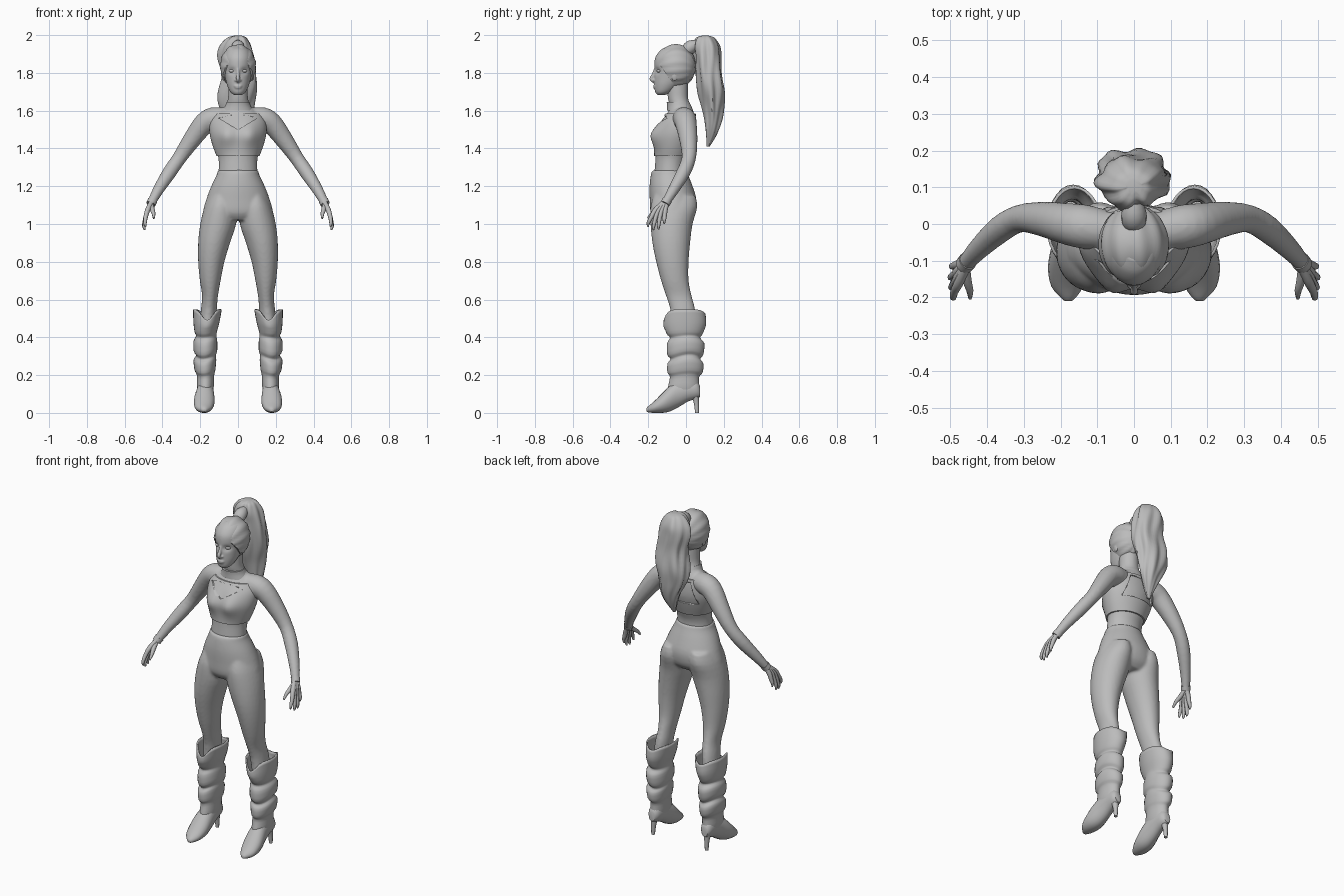
import bpy, bmesh, math
from mathutils import Vector

if "Cube" in bpy.data.objects:
    bpy.data.objects.remove(bpy.data.objects["Cube"])

grey = bpy.data.materials.new("plain_grey")
grey.diffuse_color = (0.5, 0.5, 0.5, 1)
grey.use_nodes = True
grey.node_tree.nodes["Principled BSDF"].inputs["Base Color"].default_value = grey.diffuse_color


def spline(rows, n=3):
    """Smoothly subdivide a list of equal-length tuples."""
    out = []
    for i in range(len(rows) - 1):
        p = [rows[max(0, min(len(rows) - 1, i + k))] for k in (-1, 0, 1, 2)]
        for j in range(n):
            t = j / n
            out.append(tuple(b + 0.5 * t * (c - a + t * (2*a - 5*b + 4*c - d + t * (3*(b - c) + d - a)))
                             for a, b, c, d in zip(*p)))
    return out + [rows[-1]]


def loft(bm, rings, cap=True):
    vs = [[bm.verts.new(p) for p in r] for r in rings]
    n = len(vs[0])
    for a, b in zip(vs, vs[1:]):
        for i in range(n):
            bm.faces.new((a[i], a[(i + 1) % n], b[(i + 1) % n], b[i]))
    if cap:
        bm.faces.new(vs[0])
        bm.faces.new(vs[-1])


def slabs(rows, s=1, n=24, sub=3, along_y=False, warp=None):
    """Oval rings from (height, x0, x1, y0, y1); along_y swaps y and z."""
    rings = []
    for h, x0, x1, b0, b1 in spline(rows, sub):
        ring = []
        for i in range(n):
            a = 2 * math.pi * i / n
            x = (x0 + x1) / 2 + (x1 - x0) / 2 * math.cos(a)
            b = (b0 + b1) / 2 + (b1 - b0) / 2 * math.sin(a)
            p = Vector((x, h, b) if along_y else (x, b, h))
            if warp:
                p = warp(p, a)
            ring.append(Vector((p.x * s, p.y, p.z)))
        rings.append(ring)
    return rings


def tube(path, s=1, n=12, sub=3):
    """Round rings along (x, y, z, radius)."""
    pts = spline(path, sub)
    rings = []
    for i, p in enumerate(pts):
        t = Vector(pts[min(i + 1, len(pts) - 1)][:3]) - Vector(pts[max(i - 1, 0)][:3])
        u = t.cross(Vector((0, 1, 0.01))).normalized()
        v = t.cross(u).normalized()
        rings.append([Vector(p[:3]) + p[3] * (u * math.cos(k * 2 * math.pi / n) + v * math.sin(k * 2 * math.pi / n))
                      for k in range(n)])
    return [[Vector((q.x * s, q.y, q.z)) for q in r] for r in rings]


def finish(name, bm, angle=40):
    bmesh.ops.recalc_face_normals(bm, faces=bm.faces[:])
    me = bpy.data.meshes.new(name)
    bm.to_mesh(me)
    bm.free()
    ob = bpy.data.objects.new(name, me)
    bpy.context.collection.objects.link(ob)
    me.materials.append(grey)
    bpy.ops.object.select_all(action='DESELECT')
    ob.select_set(True)
    bpy.context.view_layer.objects.active = ob
    bpy.ops.object.shade_smooth_by_angle(angle=math.radians(angle))
    return ob


def fuse(ob, voxel=0.008, smooth=4):
    m = ob.modifiers.new("fuse", 'REMESH')
    m.mode, m.voxel_size, m.use_smooth_shade = 'VOXEL', voxel, True
    m = ob.modifiers.new("soften", 'SMOOTH')
    m.iterations = smooth


def ball(bm, c, r, seg=20):
    vs = bmesh.ops.create_uvsphere(bm, u_segments=seg, v_segments=seg // 2 + 2, radius=1)['verts']
    for v in vs:
        v.co = Vector(c) + Vector((v.co.x * r[0], v.co.y * r[1], v.co.z * r[2]))
    return vs


def sym(z, w, y0, y1):
    return (z, -w, w, y0, y1)


def bust(p, a):
    """Push the chest forward on both sides."""
    if p.y < -0.05:
        for s in (1, -1):
            p.y -= 0.034 * math.exp(-((p.x - s * 0.062) / 0.05) ** 2 - ((p.z - 1.47) / 0.06) ** 2)
    return p


# Torso, neck and arms
chest = [sym(1.36, .106, -.16, .015), sym(1.42, .128, -.157, .035), sym(1.48, .142, -.152, .05),
         sym(1.54, .14, -.13, .05), sym(1.585, .115, -.1, .043)]
trunk = [sym(1.2, .11, -.175, .0), sym(1.30, .102, -.165, -.003)] + chest + [
    sym(1.62, .07, -.085, .03), sym(1.66, .054, -.095, .012), sym(1.72, .051, -.1, .01), sym(1.78, .05, -.1, .01)]
arm = [(.05, -.02, 1.565, .05), (.13, -.008, 1.558, .06), (.18, .0, 1.53, .057), (.245, .013, 1.445, .048),
       (.31, .015, 1.35, .038), (.365, -.015, 1.27, .037), (.425, -.07, 1.175, .029), (.462, -.112, 1.105, .022)]
bm = bmesh.new()
loft(bm, slabs(trunk, n=40, warp=bust))
for s in (1, -1):
    loft(bm, tube(arm, s, 20))
fuse(finish("torso_and_arms", bm))

# Crop top with neckline and open back
bm = bmesh.new()
top_rows = [(z, a - .008, b + .008, c - .008, d + .008) for z, a, b, c, d in chest]
loft(bm, slabs(top_rows, n=48, sub=4, warp=bust))
top = finish("crop_top", bm)


def cutter(name, outline, y0, y1):
    bm = bmesh.new()
    loft(bm, [[Vector((x, y, z)) for x, z in outline] for y in (y0, y1)])
    ob = finish(name, bm)
    ob.hide_render = True
    ob.hide_set(True)
    m = top.modifiers.new(name, 'BOOLEAN')
    m.operation, m.object = 'DIFFERENCE', ob


cutter("neckline_cutter", [(0, 1.50), (.1, 1.56), (.05, 1.575), (-.05, 1.575), (-.1, 1.56)], -.3, -.06)
cutter("back_cutter", [(-.1, 1.44), (.1, 1.44), (.06, 1.57), (-.06, 1.57)], 0, .2)

# Collar
bm = bmesh.new()
loft(bm, slabs([sym(1.6, .082, -.1, .038), sym(1.625, .068, -.1, .028), sym(1.645, .061, -.102, .018)], n=32))
finish("collar", bm)

# Trousers
hips = [sym(1.285, .108, -.178, .004), sym(1.26, .113, -.186, .012), sym(1.2, .142, -.193, .035),
        sym(1.13, .168, -.192, .055), sym(1.06, .182, -.187, .045), sym(1.02, .13, -.16, .01)]
leg = [(1.15, .03, .15, -.17, .05), (1.09, .008, .178, -.188, .06), (1.0, .01, .2, -.188, .035),
       (.9, .042, .211, -.178, .022), (.8, .072, .211, -.158, .014), (.7, .092, .202, -.132, .014),
       (.62, .106, .19, -.106, .03), (.55, .112, .196, -.084, .048), (.46, .12, .205, -.075, .055)]
bm = bmesh.new()
loft(bm, slabs(hips, n=40))
for s in (1, -1):
    loft(bm, slabs(leg, s, 28))
fuse(finish("trousers", bm), smooth=5)

# Hands
bm = bmesh.new()
for s in (1, -1):
    for y, x, tip in ((-.2, .492, .985), (-.172, .497, .968), (-.145, .499, .972), (-.115, .495, 1.0)):
        k = (y + .158) * .8
        loft(bm, tube([(.46, -.112 + k * .3, 1.112, .013), (.478, -.136 + k * .75, 1.075, .0135),
                       (.488, -.148 + k, 1.04, .0115), (x, y, tip + .02, .009), (x - .003, y, tip, .004)], s, 8))
    loft(bm, tube([(.458, -.118, 1.105, .012), (.455, -.15, 1.08, .013), (.447, -.18, 1.055, .01),
                   (.446, -.202, 1.03, .005)], s, 8))
finish("hands", bm, 60)

# Wristbands
bm = bmesh.new()
for s in (1, -1):
    loft(bm, tube([(.452, -.1, 1.125, .026), (.462, -.112, 1.105, .025)], s, 14, 1))
finish("wristbands", bm)

# Slouched boot shafts with notched rims
shaft = [(.548, .086, .238, -.118, .103), (.48, .098, .236, -.119, .107), (.425, .112, .23, -.104, .09),
         (.402, .114, .222, -.085, .075), (.375, .11, .235, -.1, .097), (.32, .11, .235, -.1, .092),
         (.295, .117, .222, -.082, .075), (.27, .115, .235, -.098, .092), (.22, .12, .23, -.098, .088),
         (.195, .126, .218, -.085, .07), (.14, .128, .218, -.095, .07), (.1, .135, .21, -.1, .068)]


def notch(p, a):
    if p.z > .44:
        front = max(0, -math.sin(a)) ** 6 + .4 * max(0, math.sin(a)) ** 6
        p.z -= .055 * front * (p.z - .44) / .105
    fold = math.exp(-((p.z - .3) / .12) ** 2)
    p.z += .012 * fold * math.sin(2 * a + 1)
    return p


bm = bmesh.new()
for s in (1, -1):
    loft(bm, slabs(shaft, s, 28, warp=notch), cap=False)
m = finish("boot_shafts", bm, 60).modifiers.new("thickness", 'SOLIDIFY')
m.thickness, m.offset = .008, -1

# Boot feet and heels
foot = [(.075, .155, .195, .085, .14), (.055, .14, .208, .075, .17), (.01, .132, .214, .06, .18),
        (-.04, .128, .22, .03, .175), (-.085, .124, .23, .008, .145), (-.125, .125, .234, .0, .105),
        (-.17, .138, .225, .0, .06), (-.2, .158, .2, .003, .035), (-.21, .17, .188, .008, .024)]
bm = bmesh.new()
for s in (1, -1):
    loft(bm, slabs(foot, s, 20, along_y=True))
    loft(bm, tube([(.175, .045, .11, .026), (.177, .054, .06, .015), (.178, .058, 0, .01)], s, 10))
finish("boot_feet", bm, 50)

# Head with nose, brow, lips and ears
skull = [sym(1.682, .018, -.15, -.115), sym(1.698, .04, -.163, -.075), sym(1.735, .058, -.168, -.03),
         sym(1.78, .069, -.168, .01), sym(1.83, .076, -.168, .03), sym(1.88, .076, -.163, .03),
         sym(1.92, .06, -.135, .015), sym(1.94, .03, -.1, -.02)]


def sockets(p, a):
    if p.y < -.08:
        for s in (1, -1):
            p.y += .014 * math.exp(-((p.x - s * .034) / .02) ** 2 - ((p.z - 1.81) / .016) ** 2)
    return p


bm = bmesh.new()
loft(bm, slabs(skull, n=48, sub=5, warp=sockets))
loft(bm, tube([(0, -.162, 1.822, .007), (0, -.173, 1.79, .009), (0, -.184, 1.768, .011), (0, -.17, 1.754, .008)], n=12))
ball(bm, (0, -.166, 1.731), (.022, .008, .005))
ball(bm, (0, -.164, 1.722), (.019, .009, .006))
for s in (1, -1):
    ball(bm, (s * .011, -.168, 1.761), (.008, .008, .006))
    ball(bm, (s * .076, -.06, 1.79), (.01, .02, .034))
fuse(finish("head", bm), .0045, 3)

# Eyes
bm = bmesh.new()
for s in (1, -1):
    ball(bm, (s * .033, -.142, 1.81), (.016, .014, .0085))
finish("eyes", bm)

# Swept-back hair, trimmed along the hairline
bm = bmesh.new()
for v in ball(bm, (0, -.055, 1.835), (.095, .106, .116), 56):
    d = v.co - Vector((0, -.05, 1.83))
    a = math.atan2(d.x, d.z + .02)
    v.co += d * (.022 * math.sin(13 * a + d.y * 12))
bmesh.ops.bisect_plane(bm, geom=bm.verts[:] + bm.edges[:] + bm.faces[:], plane_co=(0, -.165, 1.875),
                       plane_no=(0, -.175, -.13), clear_outer=True)
bmesh.ops.holes_fill(bm, edges=[e for e in bm.edges if e.is_boundary])
finish("hair", bm, 50)

# Hair tie
bm = bmesh.new()
loft(bm, tube([(0, -.005, 1.905, .026), (0, .01, 1.925, .034), (0, .03, 1.94, .034), (0, .06, 1.95, .025)], n=16))
finish("hair_tie", bm)

# Wavy ponytail
tail = [(1.997, -.02, .02, .085, .12), (1.985, -.052, .048, .055, .15), (1.94, -.082, .078, .04, .178),
        (1.88, -.095, .09, .045, .185), (1.8, -.092, .088, .052, .19), (1.7, -.1, .095, .065, .205),
        (1.62, -.09, .085, .085, .198), (1.55, -.068, .062, .098, .188), (1.48, -.042, .035, .105, .165),
        (1.41, -.01, .006, .11, .125)]


def strands(p, a):
    k = .07 * math.sin(5 * a + 9 * p.z) + .05 * math.sin(9 * a - 14 * p.z)
    c = Vector((0, .125, p.z))
    p = c + (p - c) * (1 + k)
    p.x += .008 * math.sin(22 * p.z)
    return p


bm = bmesh.new()
loft(bm, slabs(tail, n=48, sub=4, warp=strands))
finish("ponytail", bm, 50)
